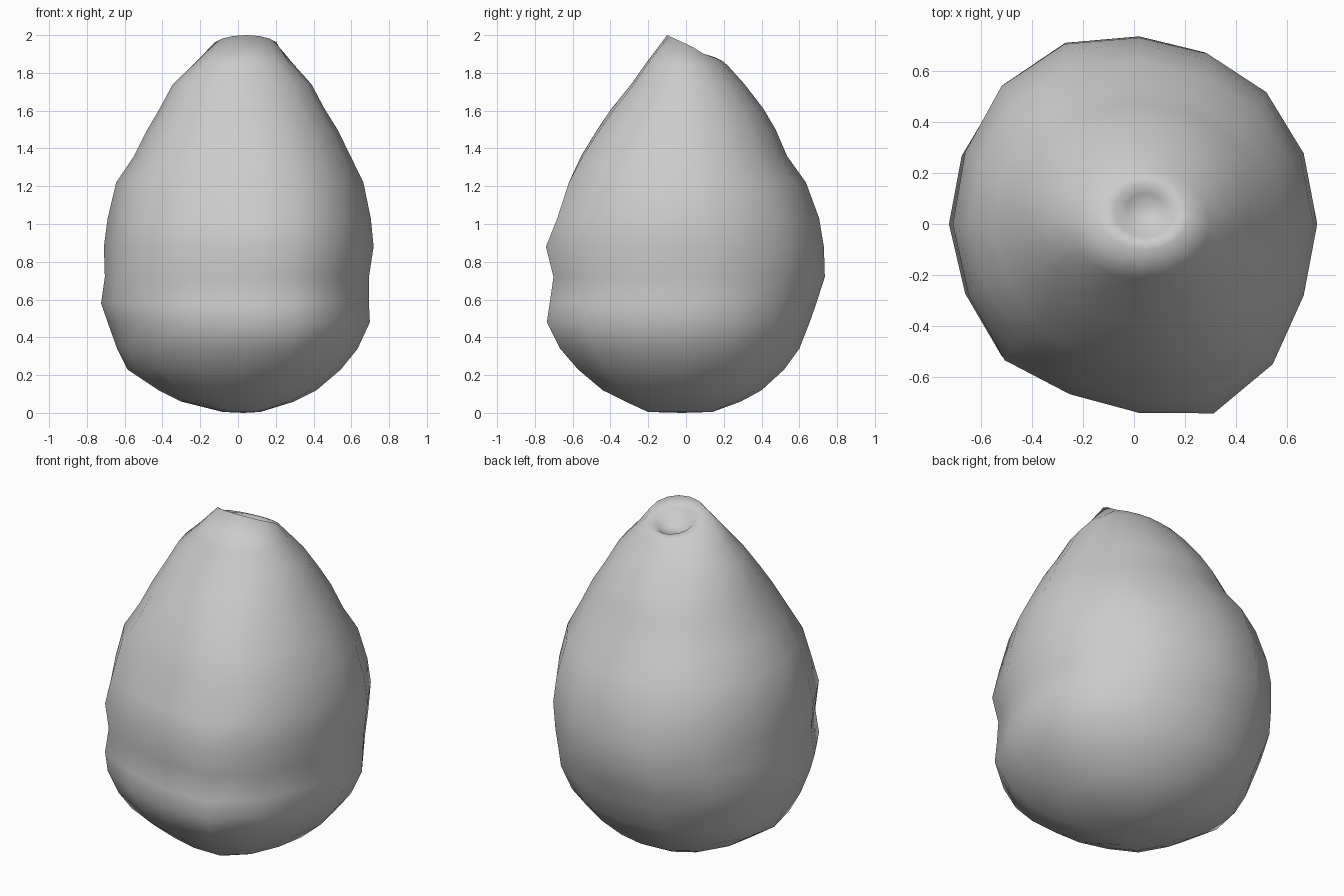
import bpy, bmesh, math

cube = bpy.data.objects.get("Cube")
if cube:
    bpy.data.objects.remove(cube, do_unlink=True)

# Single grey skin colour
skin = bpy.data.materials.new("plain_grey")
skin.use_nodes = True
grey = (0.6, 0.6, 0.6, 1.0)
skin.diffuse_color = grey
skin.node_tree.nodes["Principled BSDF"].inputs["Base Color"].default_value = grey

# Cross-sections: height, left edge, right edge, front edge, back edge
SECTIONS = [
    (0.005, -0.08, 0.12, -0.20, 0.14),
    (0.06, -0.30, 0.30, -0.32, 0.29),
    (0.12, -0.42, 0.42, -0.44, 0.40),
    (0.23, -0.585, 0.55, -0.57, 0.52),
    (0.34, -0.64, 0.64, -0.665, 0.60),
    (0.48, -0.69, 0.705, -0.735, 0.655),
    (0.58, -0.725, 0.70, -0.72, 0.69),
    (0.72, -0.705, 0.70, -0.70, 0.735),
    (0.88, -0.71, 0.725, -0.74, 0.73),
    (1.03, -0.69, 0.71, -0.68, 0.705),
    (1.22, -0.645, 0.67, -0.62, 0.635),
    (1.36, -0.55, 0.60, -0.555, 0.535),
    (1.50, -0.48, 0.53, -0.47, 0.475),
    (1.61, -0.415, 0.46, -0.395, 0.41),
    (1.74, -0.345, 0.39, -0.29, 0.31),
    (1.84, -0.24, 0.30, -0.22, 0.22),
]
# Uneven swelling around the girth, counter-clockwise from +x
SWELL = [0.99, 0.99, 1.0, 0.99, 1.0, 1.045, 1.045, 1.01,
         1.0, 0.99, 1.02, 0.975, 1.0, 1.085, 1.05, 0.99]
N = len(SWELL)

bm = bmesh.new()


def ring(cx, cy, left, right, front, back, height, swell=0.0):
    """One loop made of four quarter ellipses; height is a function of angle."""
    verts = []
    for i in range(N):
        a = 2 * math.pi * i / N
        c, s = math.cos(a), math.sin(a)
        k = 1 + (SWELL[i] - 1) * swell
        x = cx + c * k * (right if c > 0 else left)
        y = cy + s * k * (back if s > 0 else front)
        verts.append(bm.verts.new((x, y, height(s))))
    return verts


# Body
rings = []
for z, xl, xr, yf, yb in SECTIONS:
    cx, cy = (0.02, 0.0)
    fade = min(1.0, max(0.3, (1.9 - z) / 0.7))
    rings.append(ring(cx, cy, cx - xl, xr - cx, cy - yf, yb - cy,
                      lambda s, z=z: z, fade))

# Tilted lip around the hollow, high at the front
rings.append(ring(0.045, 0.03, 0.18, 0.17, 0.13, 0.16, lambda s: 1.94 - 0.06 * s - 0.015 * (s > 0)))
# Hollow in the crown
rings.append(ring(0.045, 0.05, 0.12, 0.12, 0.10, 0.11, lambda s: 1.915 - 0.035 * s))
rings.append(ring(0.045, 0.06, 0.07, 0.07, 0.06, 0.06, lambda s: 1.86))

for lower, upper in zip(rings, rings[1:]):
    for i in range(N):
        j = (i + 1) % N
        bm.faces.new((lower[i], lower[j], upper[j], upper[i]))

# Close base and hollow floor
base = bm.verts.new((0.03, -0.02, 0.0))
floor = bm.verts.new((0.045, 0.065, 1.85))
for i in range(N):
    j = (i + 1) % N
    bm.faces.new((base, rings[0][j], rings[0][i]))
    bm.faces.new((floor, rings[-1][i], rings[-1][j]))

bmesh.ops.recalc_face_normals(bm, faces=bm.faces[:])
for f in bm.faces:
    f.smooth = True

mesh = bpy.data.meshes.new("egg_body")
bm.to_mesh(mesh)
bm.free()
mesh.materials.append(skin)
body = bpy.data.objects.new("egg_body", mesh)
bpy.context.collection.objects.link(body)
